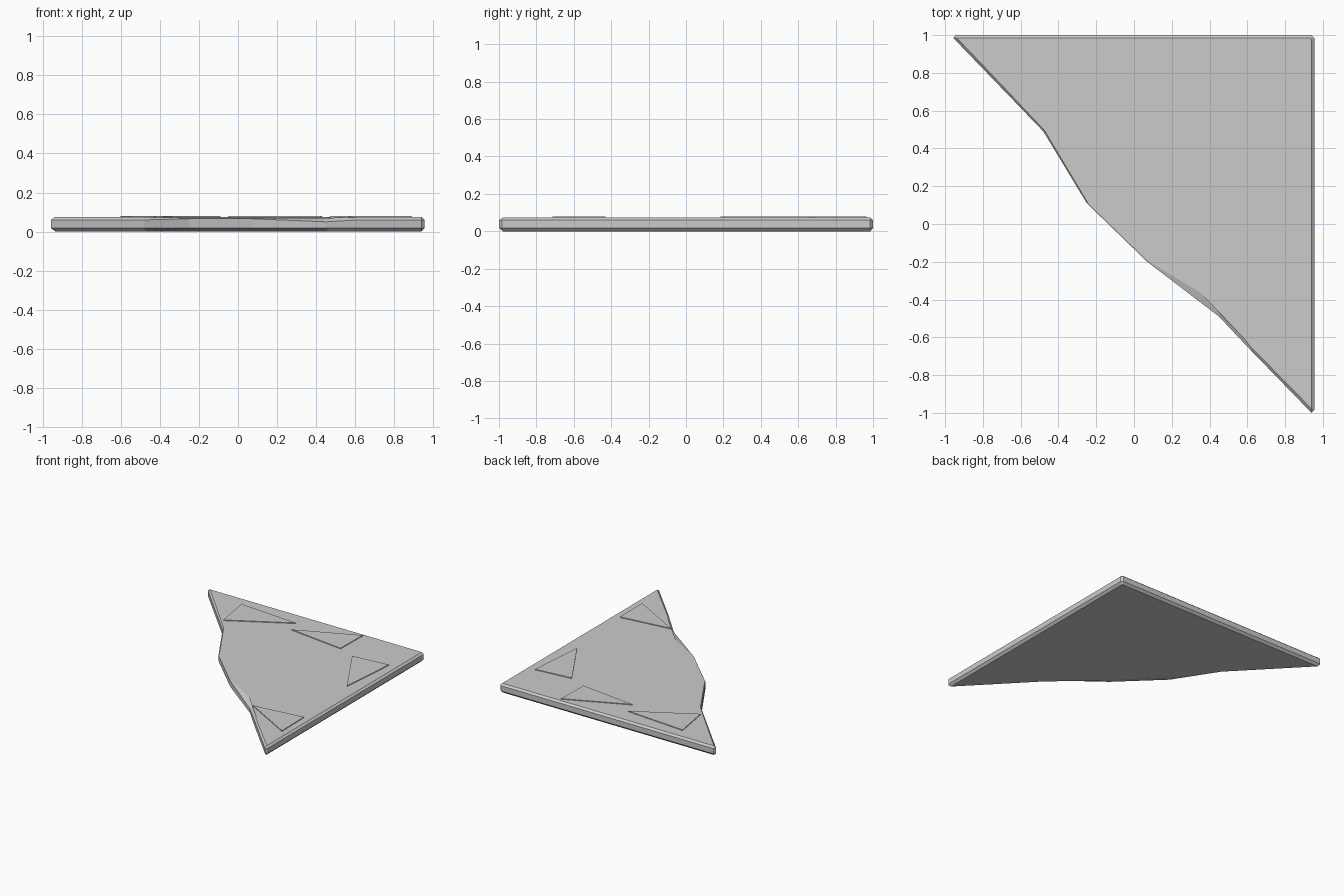
import bpy, bmesh
from mathutils import Vector

if "Cube" in bpy.data.objects:
    bpy.data.objects.remove(bpy.data.objects["Cube"])


def make_object(name, bm):
    bmesh.ops.recalc_face_normals(bm, faces=bm.faces)
    mesh = bpy.data.meshes.new(name)
    bm.to_mesh(mesh)
    bm.free()
    ob = bpy.data.objects.new(name, mesh)
    bpy.context.collection.objects.link(ob)
    return ob


def inset(points, amounts):
    """Move each corner of a counter-clockwise outline inward."""
    result = []
    n = len(points)
    for i in range(n):
        p = Vector(points[i])
        a = (p - Vector(points[i - 1])).normalized()
        b = (Vector(points[(i + 1) % n]) - p).normalized()
        na, nb = Vector((-a.y, a.x)), Vector((-b.y, b.x))
        m = (na + nb).normalized()
        result.append(p + m * (amounts[i] / max(m.dot(na), 0.5)))
    return result


# Bevelled tile: triangle outline with the bulging long edge
outline = [(0.94, -1), (0.955, -0.985), (0.955, 0.985), (0.94, 1), (-0.945, 1),
           (-0.957, 0.985), (-0.48, 0.49), (-0.25, 0.11), (0.07, -0.2),
           (0.45, -0.49), (0.61, -0.66)]
n = len(outline)
top = inset(outline, [0.016] * 6 + [0.008, 0.006, 0.006, 0, 0.012])
top[9] = Vector((0.43, -0.41))
bottom = inset(outline, [0.018] * 6 + [0.018, 0.07, 0.05, 0.015, 0.018])
top_z = [0.074] * 7 + [0.07, 0.07, 0.07, 0.074]
upper_z = [0.06] * 7 + [0.066, 0.066, 0.05, 0.06]

bm = bmesh.new()
rings = [
    [bm.verts.new((p.x, p.y, 0)) for p in bottom],
    [bm.verts.new((*p, 0.018)) for p in outline],
    [bm.verts.new((*p, z)) for p, z in zip(outline, upper_z)],
    [bm.verts.new((p.x, p.y, z)) for p, z in zip(top, top_z)],
]
bm.faces.new(rings[0][::-1])
for low, high in zip(rings, rings[1:]):
    for i in range(n):
        j = (i + 1) % n
        bm.faces.new((low[i], low[j], high[j], high[i]))

# Flat border and shallow central hollow, open towards the long edge
rim = [bm.verts.new((x, y, 0.074)) for x, y in
       [(-0.42, 0.70), (0.20, 0.68), (0.53, 0.33), (0.55, -0.46)]]
floor = [bm.verts.new((x, y, 0.069)) for x, y in
         [(-0.38, 0.62), (0.18, 0.61), (0.46, 0.31), (0.46, -0.36)]]
t = rings[3]
bm.faces.new([t[10]] + t[:7] + rim)
for i in range(3):
    bm.faces.new((rim[i], floor[i], floor[i + 1], rim[i + 1]))
bm.faces.new((t[6], floor[0], rim[0]))
bm.faces.new((t[9], t[10], rim[3], floor[3]))
bm.faces.new([t[6], t[7], t[8], t[9]] + floor[::-1])
make_object("stone_tile", bm)

# Thin raised triangular plates around the border
plates = {
    "plate_left": [(-0.60, 0.90), (-0.55, 0.60), (-0.09, 0.86)],
    "plate_back": [(0.43, 0.965), (-0.05, 0.75), (0.425, 0.69)],
    "plate_corner": [(0.875, 0.66), (0.57, 0.63), (0.835, 0.185)],
    "plate_front": [(0.885, -0.43), (0.47, -0.48), (0.89, -0.715)],
}
for name, corners in plates.items():
    bm = bmesh.new()
    low = [bm.verts.new((x, y, 0.066)) for x, y in corners]
    high = [bm.verts.new((x, y, 0.08)) for x, y in corners]
    bm.faces.new(low[::-1])
    bm.faces.new(high)
    for i in range(3):
        j = (i + 1) % 3
        bm.faces.new((low[i], low[j], high[j], high[i]))
    make_object(name, bm)
